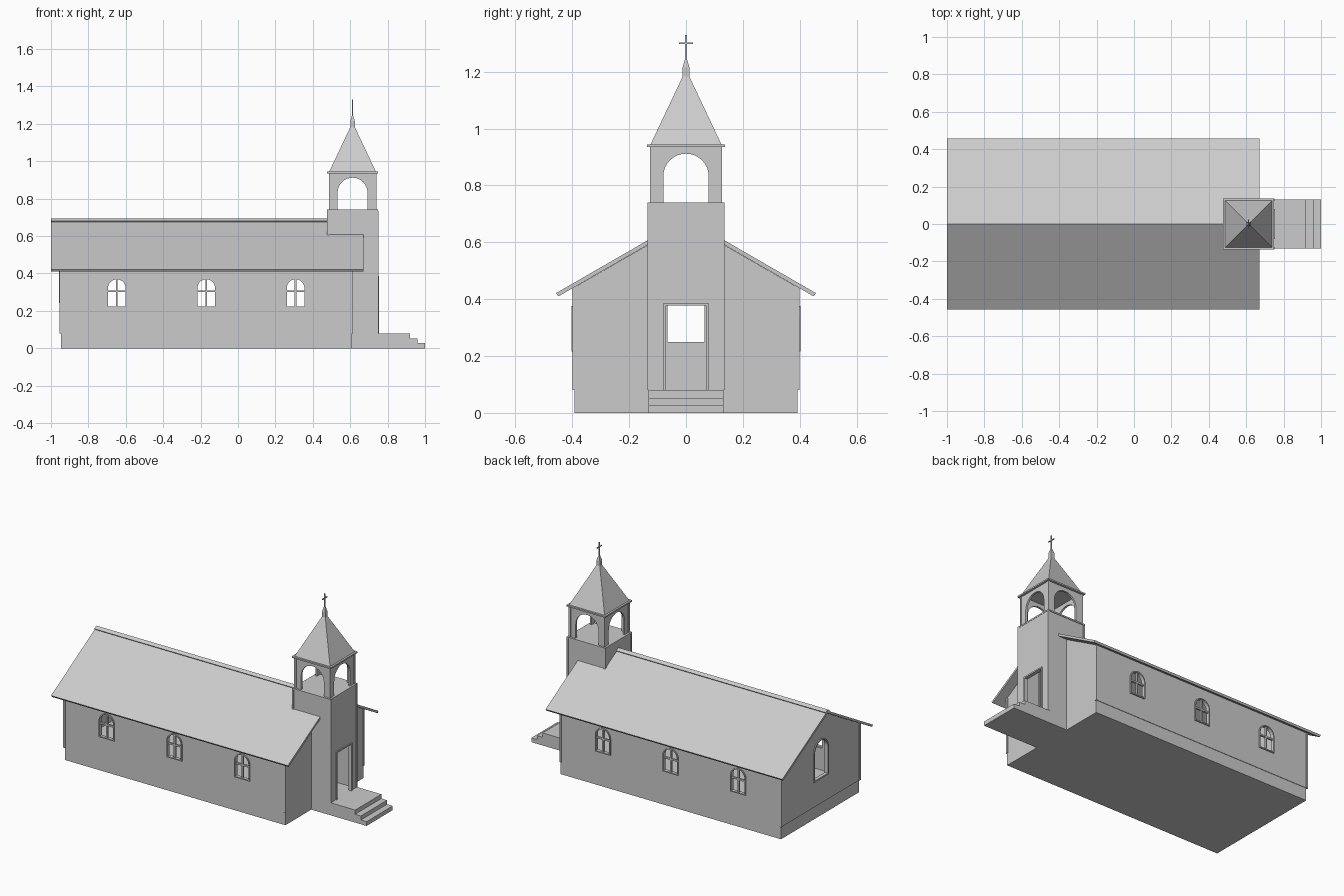
import bpy, bmesh, math
from mathutils import Matrix

if "Cube" in bpy.data.objects:
    bpy.data.objects.remove(bpy.data.objects["Cube"])

TX = 0.6125          # tower centre x
SLOPE = 0.577        # roof pitch


def add(name, bm):
    bmesh.ops.recalc_face_normals(bm, faces=bm.faces)
    me = bpy.data.meshes.new(name)
    bm.to_mesh(me)
    bm.free()
    ob = bpy.data.objects.new(name, me)
    bpy.context.collection.objects.link(ob)
    return ob


def box(name, x0, x1, y0, y1, z0, z1):
    bm = bmesh.new()
    bmesh.ops.create_cube(bm, size=1)
    for v in bm.verts:
        v.co.x = x1 if v.co.x > 0 else x0
        v.co.y = y1 if v.co.y > 0 else y0
        v.co.z = z1 if v.co.z > 0 else z0
    return add(name, bm)


def panel(name, axis, a, b, loops):
    """Filled outline with holes, extruded from a to b along axis ('x' or 'y')."""
    cu = bpy.data.curves.new(name, 'CURVE')
    cu.dimensions, cu.fill_mode = '2D', 'BOTH'
    cu.extrude = abs(b - a) / 2
    for pts in loops:
        s = cu.splines.new('POLY')
        s.points.add(len(pts) - 1)
        for p, (u, v) in zip(s.points, pts):
            p.co = (u, v, 0, 1)
        s.use_cyclic_u = True
    tmp = bpy.data.objects.new(name + "_tmp", cu)
    bpy.context.collection.objects.link(tmp)
    dg = bpy.context.evaluated_depsgraph_get()
    me = bpy.data.meshes.new_from_object(tmp.evaluated_get(dg))
    bm = bmesh.new()
    bm.from_mesh(me)
    bpy.data.objects.remove(tmp)
    bpy.data.curves.remove(cu)
    bpy.data.meshes.remove(me)
    bmesh.ops.remove_doubles(bm, verts=bm.verts, dist=1e-5)
    m = (a + b) / 2
    if axis == 'x':
        mat = Matrix(((0, 0, 1, m), (1, 0, 0, 0), (0, 1, 0, 0), (0, 0, 0, 1)))
    else:
        mat = Matrix(((1, 0, 0, 0), (0, 0, -1, m), (0, 1, 0, 0), (0, 0, 0, 1)))
    bm.transform(mat)
    for f in bm.faces:
        f.smooth = False
    return add(name, bm)


def arch(c, hw, z0, top, n=16):
    arc = [(c + hw * math.cos(math.pi * i / n), top - hw + hw * math.sin(math.pi * i / n))
           for i in range(n + 1)]
    return [(c - hw, z0), (c + hw, z0)] + arc


def rect(u0, u1, v0, v1):
    return [(u0, v0), (u1, v0), (u1, v1), (u0, v1)]


def chevron(hw, peak, t):
    e = peak - SLOPE * hw
    k = t * 0.5
    return [(-hw, e), (0, peak), (hw, e), (hw - k, e - t + SLOPE * k), (0, peak - t), (-hw + k, e - t + SLOPE * k)]


def frustum(name, z0, z1, h0, h1):
    bm = bmesh.new()
    r = math.sqrt(2)
    bmesh.ops.create_cone(bm, cap_ends=True, segments=4, radius1=h0 * r, radius2=h1 * r, depth=z1 - z0,
                          matrix=Matrix.Translation((TX, 0, (z0 + z1) / 2)) @ Matrix.Rotation(math.pi / 4, 4, 'Z'))
    return add(name, bm)


def corner_boards(name, x0, x1, y, z0, z1, w):
    for i, xa in enumerate((x0, x1 - w)):
        for j, ya in enumerate((-y, y - w)):
            box(f"{name}_{i}{j}", xa, xa + w, ya, ya + w, z0, z1)


# Foundation, porch and steps
box("foundation", -0.946, 0.61, -0.393, 0.393, 0, 0.08)
panel("porch_steps", 'y', -0.132, 0.132,
      [[(0.61, 0), (1, 0), (1, 0.027), (0.96, 0.027), (0.96, 0.053), (0.92, 0.053), (0.92, 0.08), (0.61, 0.08)]])

# Nave walls with window openings
WX = (-0.648, -0.17, 0.308)
GABLE = [(0.396, 0.08), (0.396, 0.44), (0, 0.668), (-0.396, 0.44), (-0.396, 0.08)]
for side, s in (("front", -1), ("back", 1)):
    panel(f"{side}_side_wall", 'y', s * 0.376, s * 0.396,
          [rect(-0.951, 0.61, 0.08, 0.445)] + [arch(x, 0.05, 0.22, 0.372) for x in WX])
    for i, x in enumerate(WX):
        panel(f"{side}_window_frame_{i}", 'y', s * 0.384, s * 0.403,
              [arch(x, 0.054, 0.216, 0.376), arch(x, 0.047, 0.223, 0.369)])
        panel(f"{side}_window_upright_{i}", 'y', s * 0.386, s * 0.398, [rect(x - 0.005, x + 0.005, 0.22, 0.37)])
        panel(f"{side}_window_crossbar_{i}", 'y', s * 0.386, s * 0.398, [rect(x - 0.048, x + 0.048, 0.3, 0.31)])
panel("rear_gable_wall", 'x', -0.951, -0.931, [GABLE, arch(0, 0.068, 0.247, 0.488)])
panel("rear_window_frame", 'x', -0.957, -0.935, [arch(0, 0.074, 0.241, 0.494), arch(0, 0.065, 0.25, 0.485)])
panel("entrance_gable_wall", 'x', 0.59, 0.61,
      [GABLE + [(-0.126, 0.08), (-0.126, 0.59), (0.126, 0.59), (0.126, 0.08)]])
corner_boards("nave_corner_board", -0.955, 0.614, 0.4, 0.08, 0.44, 0.013)

# Roof, split around the tower
panel("main_roof", 'x', -1, 0.48, [chevron(0.457, 0.685, 0.016)])
for side, s in (("front", -1), ("back", 1)):
    p = chevron(0.457, 0.685, 0.016)
    top = 0.685 - SLOPE * 0.13
    panel(f"{side}_roof_wing", 'x', 0.48, 0.672,
          [[(s * 0.13, top), (s * p[2][0], p[2][1]), (s * p[3][0], p[3][1]), (s * 0.13, top - 0.016)]])
panel("ridge_cap", 'x', -1, 0.48, [chevron(0.021, 0.693, 0.012)])

# Tower shaft, hollow with an open doorway
D = 0.073
panel("tower_front_wall", 'x', 0.732, 0.747,
      [[(-D, 0.08), (-D, 0.38), (D, 0.38), (D, 0.08), (0.132, 0.08), (0.132, 0.735), (-0.132, 0.735), (-0.132, 0.08)]])
panel("tower_rear_wall", 'x', 0.478, 0.493, [rect(-0.132, 0.132, 0.58, 0.735)])
for side, s in (("front", -1), ("back", 1)):
    panel(f"tower_{side}_side_wall", 'y', s * 0.117, s * 0.132,
          [[(0.605, 0.08), (0.747, 0.08), (0.747, 0.735), (0.478, 0.735), (0.478, 0.58), (0.605, 0.58)]])
    for x, z in ((0.738, 0.08), (0.475, 0.58)):
        y = s * 0.1295
        box(f"tower_{side}_corner_board", x, x + 0.012, y - 0.006, y + 0.006, z, 0.735)
panel("door_frame", 'x', 0.73, 0.753,
      [[(-0.08, 0.08), (-0.08, 0.386), (0.08, 0.386), (0.08, 0.08), (0.07, 0.08), (0.07, 0.377), (-0.07, 0.377), (-0.07, 0.08)]])
box("tower_deck", TX - 0.136, TX + 0.136, -0.136, 0.136, 0.732, 0.741)

# Belfry with four arched openings
B = 0.123
for i, s in enumerate((-1, 1)):
    for axis, c, mid in (('x', 0, TX), ('y', TX, 0)):
        a = arch(c, 0.08, 0.741, 0.912)
        outline = [(c + B, 0.741), (c + B, 0.936), (c - B, 0.936), (c - B, 0.741), a[0]] + a[:1:-1] + [a[1]]
        outline.pop(4)
        outline.insert(4, (c - 0.08, 0.741))
        panel(f"belfry_arch_{axis}{i}", axis, mid + s * (B - 0.012), mid + s * B, [outline])
corner_boards("belfry_post", TX - 0.127, TX + 0.127, 0.127, 0.741, 0.936, 0.012)

# Cornice, spire and finial
box("belfry_cornice", TX - 0.137, TX + 0.137, -0.137, 0.137, 0.935, 0.944)
frustum("spire", 0.944, 1.185, 0.125, 0.011)
frustum("finial_base", 1.18, 1.215, 0.012, 0.012)
frustum("finial_tip", 1.215, 1.243, 0.012, 0.004)

# Cross, arms along y
box("cross_upright", TX - 0.003, TX + 0.003, -0.003, 0.003, 1.24, 1.33)
box("cross_arm", TX - 0.003, TX + 0.003, -0.025, 0.025, 1.297, 1.303)
